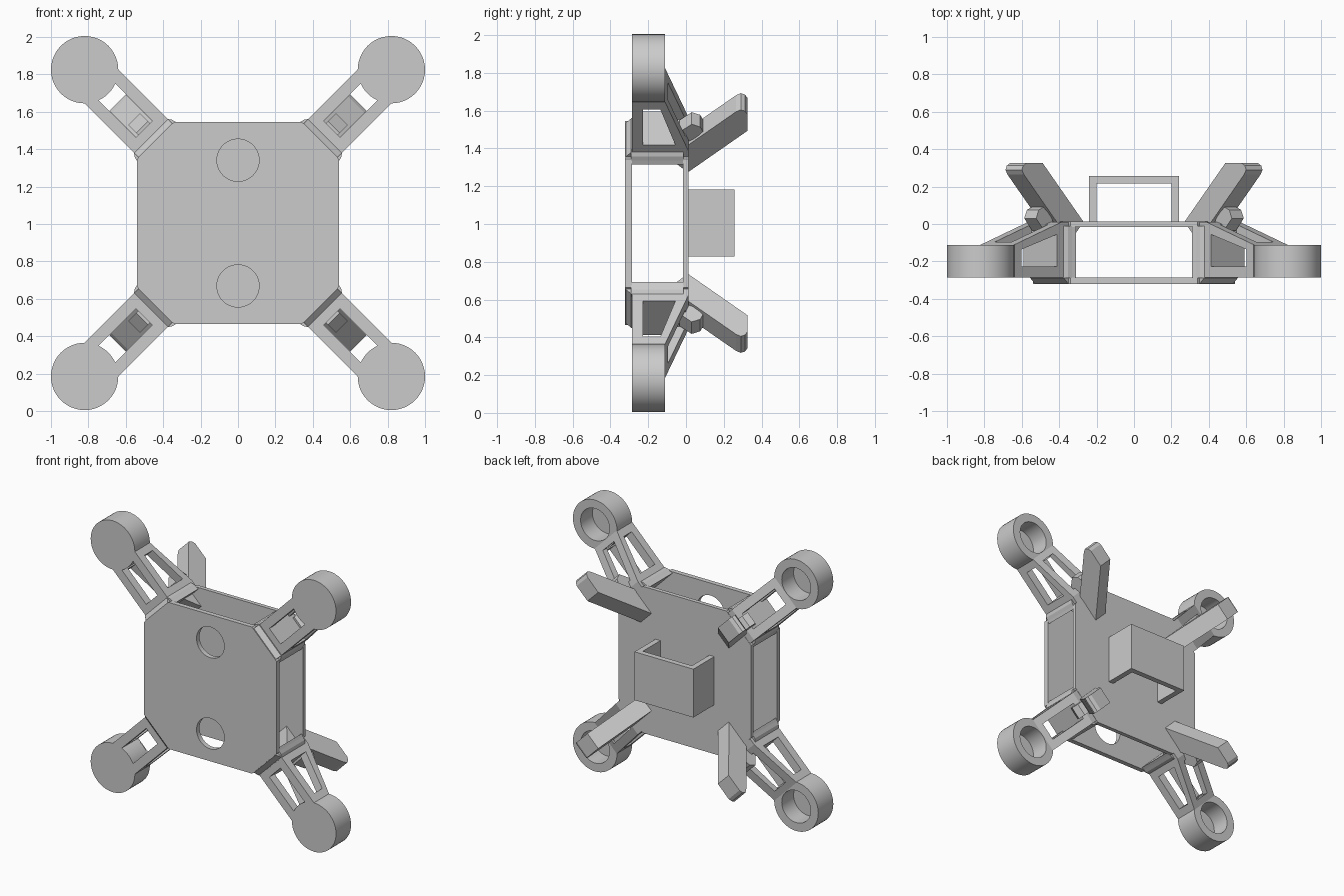
import bpy, bmesh
from math import pi, sin, cos, radians, sqrt
from mathutils import Matrix

if "Cube" in bpy.data.objects:
    bpy.data.objects.remove(bpy.data.objects["Cube"])

CZ = 1.005  # height of the frame centre


def make(name, bm, mat=None):
    bmesh.ops.recalc_face_normals(bm, faces=bm.faces)
    me = bpy.data.meshes.new(name)
    bm.to_mesh(me)
    bm.free()
    ob = bpy.data.objects.new(name, me)
    bpy.context.collection.objects.link(ob)
    if mat is not None:
        ob.matrix_world = mat
    return ob


def prism(name, pts, a, b, axis, mat=None):
    """Extrude a 2D outline from a to b along 'Y' (x,z outline) or 'Z' (x,y outline)."""
    bm = bmesh.new()
    place = (lambda p, d: (p[0], d, p[1])) if axis == 'Y' else (lambda p, d: (p[0], p[1], d))
    lo = [bm.verts.new(place(p, a)) for p in pts]
    hi = [bm.verts.new(place(p, b)) for p in pts]
    bm.faces.new(lo)
    bm.faces.new(hi)
    n = len(pts)
    for i in range(n):
        j = (i + 1) % n
        bm.faces.new((lo[i], lo[j], hi[j], hi[i]))
    return make(name, bm, mat)


def circle(cx, cz, r, n=48):
    return [(cx + r * cos(2 * pi * i / n), cz + r * sin(2 * pi * i / n)) for i in range(n)]


def cut(ob, cutters):
    for c in cutters:
        c.hide_render = True
        m = ob.modifiers.new("cut", 'BOOLEAN')
        m.operation = 'DIFFERENCE'
        m.solver = 'EXACT'
        m.object = c
        bpy.context.view_layer.objects.active = ob
        bpy.ops.object.modifier_apply(modifier=m.name)
        bpy.data.objects.remove(c)


def cup(name, cu, profile, n=48):
    """Lathe an (r, y) profile around a y-parallel axis at x = cu."""
    bm = bmesh.new()
    rings = []
    for r, y in profile:
        rings.append([bm.verts.new((cu + x, y, z)) for x, z in circle(0, 0, r, n)])
    for k in range(len(rings) - 1):
        for i in range(n):
            j = (i + 1) % n
            bm.faces.new((rings[k][i], rings[k][j], rings[k + 1][j], rings[k + 1][i]))
    bm.faces.new(rings[0])
    bm.faces.new(rings[-1])
    return make(name, bm)


# front and back plates: chamfered squares
S, C = 0.54, 0.34
octagon = [(C, S), (S, C), (S, -C), (C, -S), (-C, -S), (-S, -C), (-S, C), (-C, S)]
centre = Matrix.Translation((0, 0, CZ))
octagon_z = [(x, z + CZ) for x, z in octagon]
front = prism("front_plate", octagon_z, -0.322, -0.287, 'Y')
cut(front, [prism("hole", circle(0, CZ + s * 0.336, 0.113), -0.5, -0.2, 'Y') for s in (1, -1)])
prism("back_plate", octagon_z, -0.016, 0.014, 'Y')

# battery cradle on the back, open at top and bottom
cradle = [(-0.24, 0.01), (-0.24, 0.257), (0.24, 0.257), (0.24, 0.01),
          (0.2, 0.01), (0.2, 0.217), (-0.2, 0.217), (-0.2, 0.01)]
prism("back_cradle", cradle, CZ - 0.178, CZ + 0.178, 'Z')

# one corner, built along +x, then turned to all four diagonals
U = 0.82 * sqrt(2)

# arm with a window through its sides and one from front to back
arm = prism("arm", [(0.625, -0.318), (0.66, -0.287), (1.036, -0.287), (1.036, -0.112),
                    (0.67, 0.012), (0.61, 0.012), (0.61, -0.318)], -0.127, 0.127, 'Z')
cut(arm, [prism("side_window", [(0.71, -0.227), (0.978, -0.227), (0.978, -0.136), (0.71, -0.056)],
                -0.3, 0.3, 'Z'),
          prism("front_window", [(0.71, -0.064), (0.99, -0.064), (0.99, 0.064), (0.71, 0.064)],
                -0.5, 0.3, 'Y')])

# corner wall between the plates, with a thin lip tapering to the arm
wall = prism("corner_wall", [(0.595, -0.155), (0.615, -0.148), (0.64, -0.141), (0.66, -0.127),
                             (0.66, 0.127), (0.64, 0.141), (0.615, 0.148), (0.595, 0.155)],
             -0.29, -0.012, 'Y')
gusset = prism("corner_gusset", [(0.49, -0.014), (0.6, -0.014), (0.6, -0.12)], -0.085, 0.085, 'Z')

# motor cup, closed at the front
mount = cup("motor_mount", U, [(0.18, -0.287), (0.18, -0.112), (0.118, -0.112), (0.118, -0.25)])

# leg leaning out at 45 degrees, and the small brace tying it to the arm
leg = prism("leg", [(0.437, 0.005), (0.752, 0.325), (0.876, 0.325), (0.9, 0.312),
                    (0.91, 0.29), (0.895, 0.265), (0.64, 0.005)], -0.062, 0.062, 'Z')
brace = prism("leg_brace", [(0.63, -0.03), (0.725, -0.035), (0.785, 0.03), (0.765, 0.075),
                            (0.73, 0.09), (0.68, 0.05)], -0.045, 0.045, 'Z')

parts = [arm, wall, gusset, mount, leg, brace]
for k in range(4):
    turn = centre @ Matrix.Rotation(radians(-45 - 90 * k), 4, 'Y')
    for p in parts:
        if k == 3:
            ob = p
        else:
            ob = p.copy()
            bpy.context.collection.objects.link(ob)
        ob.matrix_world = turn

# smooth round walls, sharp edges kept
for p in (mount, front):
    bpy.ops.object.select_all(action='DESELECT')
    p.select_set(True)
    bpy.context.view_layer.objects.active = p
    if p.data.users > 1:
        for poly in p.data.polygons:
            poly.use_smooth = len(poly.vertices) == 4
        p.data.set_sharp_from_angle(angle=radians(30))
    else:
        bpy.ops.object.shade_smooth_by_angle(angle=radians(30))
